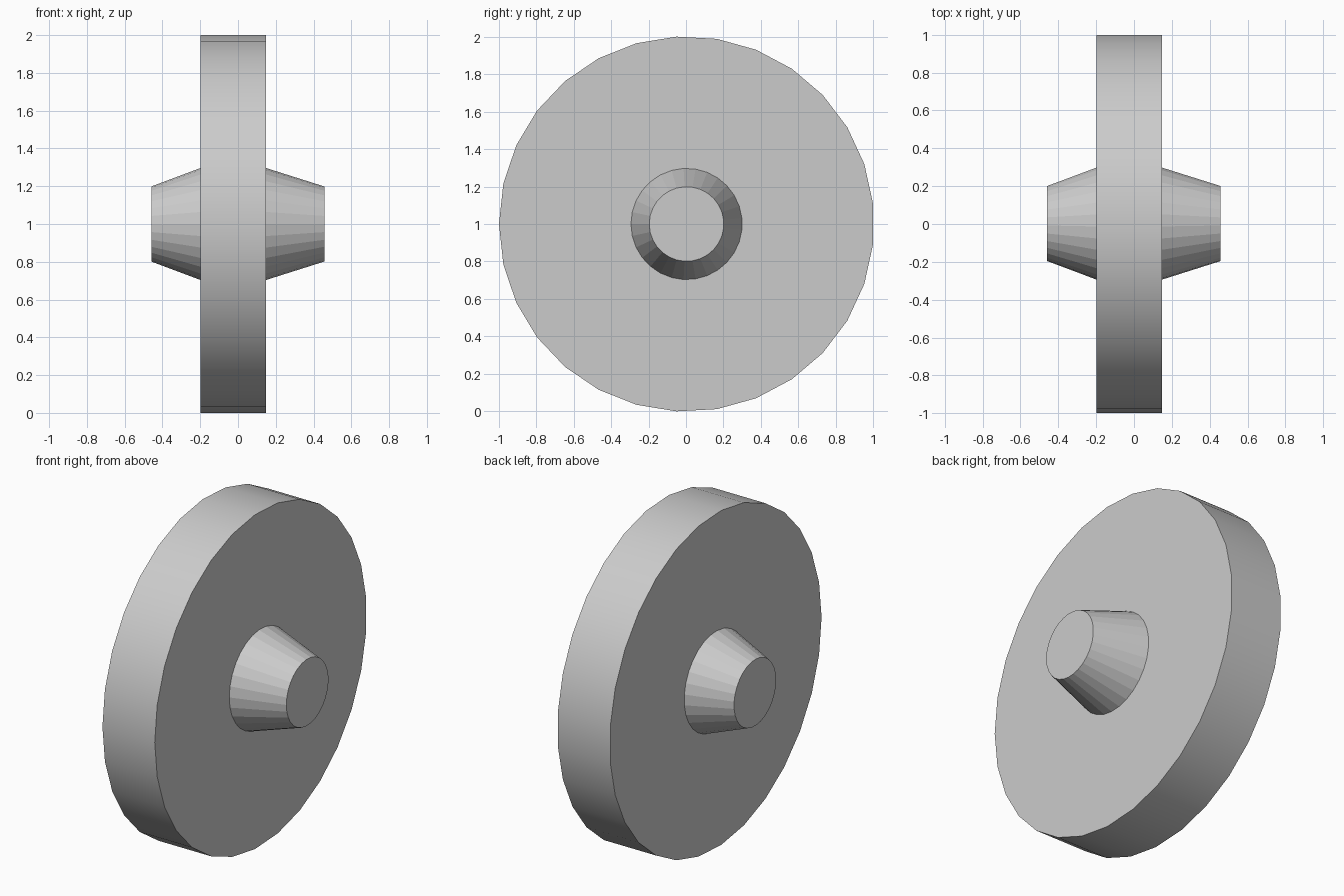
import bpy, bmesh, math

if "Cube" in bpy.data.objects:
    bpy.data.objects.remove(bpy.data.objects["Cube"])

SIDES = 29
CY, CZ = 0.003, 1.0


def turned(name, x0, r0, x1, r1, smooth):
    """Capped round section lying along x."""
    bm = bmesh.new()
    rings = []
    for x, r in ((x0, r0), (x1, r1)):
        rings.append([bm.verts.new((x,
                                    CY - r * math.cos(2 * math.pi * i / SIDES),
                                    CZ + r * math.sin(2 * math.pi * i / SIDES)))
                      for i in range(SIDES)])
    a, b = rings
    for i in range(SIDES):
        j = (i + 1) % SIDES
        bm.faces.new((a[i], a[j], b[j], b[i])).smooth = smooth
    bm.faces.new(a)
    bm.faces.new(b)
    bmesh.ops.recalc_face_normals(bm, faces=bm.faces)
    mesh = bpy.data.meshes.new(name)
    bm.to_mesh(mesh)
    bm.free()
    obj = bpy.data.objects.new(name, mesh)
    bpy.context.collection.objects.link(obj)
    if smooth:
        bpy.ops.object.select_all(action='DESELECT')
        obj.select_set(True)
        bpy.context.view_layer.objects.active = obj
        bpy.ops.object.shade_smooth_by_angle(angle=math.radians(30))
    return obj


# Wheel disc
turned("wheel_disc", -0.198, 1.0015, 0.148, 1.0015, True)
# Tapered hubs on both faces
turned("hub_left", -0.198, 0.297, -0.459, 0.199, False)
turned("hub_right", 0.148, 0.297, 0.457, 0.199, False)
